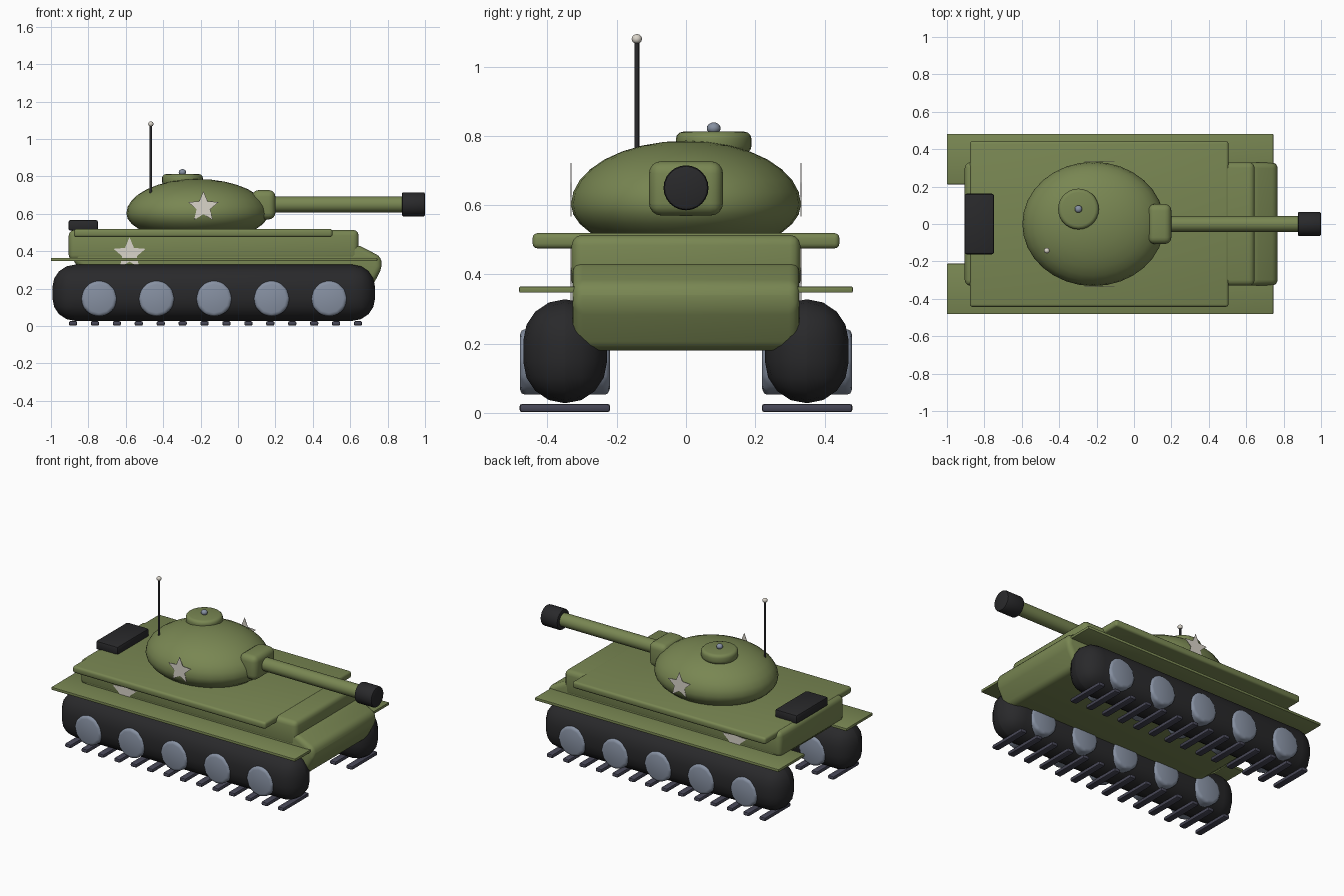
import bpy, bmesh, math
from mathutils import Matrix, Vector

if "Cube" in bpy.data.objects:
    bpy.data.objects.remove(bpy.data.objects["Cube"])


def material(name, rgb):
    m = bpy.data.materials.new(name)
    m.diffuse_color = (*rgb, 1)
    m.use_nodes = True
    m.node_tree.nodes["Principled BSDF"].inputs["Base Color"].default_value = m.diffuse_color
    return m


OLIVE = material("olive green", (0.19, 0.24, 0.085))
DARK = material("rubber black", (0.022, 0.022, 0.024))
STEEL = material("wheel grey", (0.24, 0.28, 0.36))
PAD = material("dark steel", (0.06, 0.06, 0.09))
CREAM = material("cream", (0.70, 0.66, 0.59))


def finish(name, bm, mat, bevel=0, segs=3, angle=40):
    """Bevel sharp edges, smooth by angle and link the object."""
    bmesh.ops.recalc_face_normals(bm, faces=bm.faces)
    if bevel:
        edges = [e for e in bm.edges if e.calc_face_angle(0) > math.radians(25)]
        bmesh.ops.bevel(bm, geom=edges, offset=bevel, segments=segs,
                        profile=0.5, affect='EDGES', clamp_overlap=True)
    me = bpy.data.meshes.new(name)
    bm.to_mesh(me)
    bm.free()
    for p in me.polygons:
        p.use_smooth = True
    me.set_sharp_from_angle(angle=math.radians(angle))
    me.materials.append(mat)
    ob = bpy.data.objects.new(name, me)
    bpy.context.collection.objects.link(ob)
    return ob


def box(name, x, y, z, mat, bevel=0, segs=3):
    bm = bmesh.new()
    bmesh.ops.create_cube(bm, size=1)
    for v in bm.verts:
        v.co = Vector([(a + b) / 2 + c * (b - a) for (a, b), c in zip((x, y, z), v.co)])
    return finish(name, bm, mat, bevel, segs)


def cylinder(name, centre, r, length, axis, mat, sides=24, bevel=0, segs=2):
    rot = {'X': Matrix.Rotation(math.pi / 2, 4, 'Y'),
           'Y': Matrix.Rotation(math.pi / 2, 4, 'X'), 'Z': Matrix()}[axis]
    bm = bmesh.new()
    bmesh.ops.create_cone(bm, cap_ends=True, segments=sides, radius1=r, radius2=r,
                          depth=length, matrix=Matrix.Translation(centre) @ rot)
    return finish(name, bm, mat, bevel, segs)


def sphere(name, centre, size, mat, u=32, v=16, squash=1):
    """Ellipsoid; its lower half can be squashed."""
    bm = bmesh.new()
    bmesh.ops.create_uvsphere(bm, u_segments=u, v_segments=v, radius=1)
    for p in bm.verts:
        if p.co.z < 0:
            p.co.z *= squash
        p.co = Vector([c + s * q for c, s, q in zip(centre, size, p.co)])
    return finish(name, bm, mat)


def prism(name, points, y0, y1, mat, bevel=0, segs=3):
    """Extrude an x-z outline along y."""
    bm = bmesh.new()
    face = bm.faces.new([bm.verts.new((x, y0, z)) for x, z in points])
    ext = bmesh.ops.extrude_face_region(bm, geom=[face])
    bmesh.ops.translate(bm, vec=(0, y1 - y0, 0),
                        verts=[g for g in ext['geom'] if isinstance(g, bmesh.types.BMVert)])
    return finish(name, bm, mat, bevel, segs)


def star(name, x, z, r, y, side):
    pts = []
    for i in range(10):
        a, q = math.pi / 2 + i * math.pi / 5, r * (0.45 if i % 2 else 1)
        pts.append((x + q * math.cos(a), z + q * math.sin(a)))
    prism(name, pts, side * y, side * (y + 0.002), CREAM)


# hull: lower wedge, upper block, overhanging deck
prism("lower_hull", [(-0.88, 0.42), (0.64, 0.435), (0.765, 0.37), (0.77, 0.31),
                     (0.70, 0.18), (-0.68, 0.18), (-0.88, 0.34)],
      -0.328, 0.328, OLIVE, 0.06, 4)
box("upper_hull", (-0.905, 0.645), (-0.33, 0.33), (0.35, 0.514), OLIVE, 0.03)
box("deck", (-0.877, 0.505), (-0.443, 0.443), (0.475, 0.519), OLIVE, 0.014, 3)
box("engine_box", (-0.907, -0.748), (-0.162, 0.162), (0.51, 0.567), DARK, 0.012, 2)

# running gear, repeated on both sides
for side, tag in ((-1, "front"), (1, "back")):
    def span(a, b):
        return tuple(sorted((side * a, side * b)))
    box(tag + "_track", (-0.992, 0.733), span(0.228, 0.47), (0.028, 0.328), DARK, 0.12, 4)
    box(tag + "_fender", (-1.0, 0.745), span(0.212, 0.482), (0.347, 0.365), OLIVE, 0.004, 2)
    for i in range(5):
        cylinder(f"{tag}_wheel_{i + 1}", (-0.743 + i * 0.3075, side * 0.35, 0.147),
                 0.098, 0.26, 'Y', STEEL, 12, 0.02, 3)
    for i in range(14):
        x = -0.882 + i * 0.1172
        box(f"{tag}_track_pad_{i + 1}", (x - 0.022, x + 0.022), span(0.219, 0.481),
            (0.002, 0.026), PAD, 0.008, 2)
    star(tag + "_hull_star", -0.58, 0.385, 0.09, 0.331, side)
    star(tag + "_turret_star", -0.185, 0.636, 0.085, 0.331, side)

# turret, mantlet and gun
sphere("turret", (-0.217, 0, 0.602), (0.38, 0.332, 0.184), OLIVE, squash=0.8)
box("mantlet", (0.075, 0.2), (-0.107, 0.107), (0.57, 0.727), OLIVE, 0.036, 4)
cylinder("gun_barrel", (0.53, 0, 0.65), 0.042, 0.72, 'X', OLIVE)
cylinder("muzzle", (0.938, 0, 0.65), 0.065, 0.124, 'X', DARK, 24, 0.01)

# hatch and antenna
cylinder("hatch", (-0.297, 0.08, 0.781), 0.109, 0.062, 'Z', OLIVE, 28, 0.02, 3)
sphere("hatch_knob", (-0.297, 0.08, 0.822), (0.02, 0.02, 0.017), STEEL, 16, 8)
cylinder("antenna", (-0.466, -0.142, 0.88), 0.007, 0.4, 'Z', DARK, 10)
sphere("antenna_tip", (-0.466, -0.142, 1.08), (0.015, 0.015, 0.014), CREAM, 14, 8)
